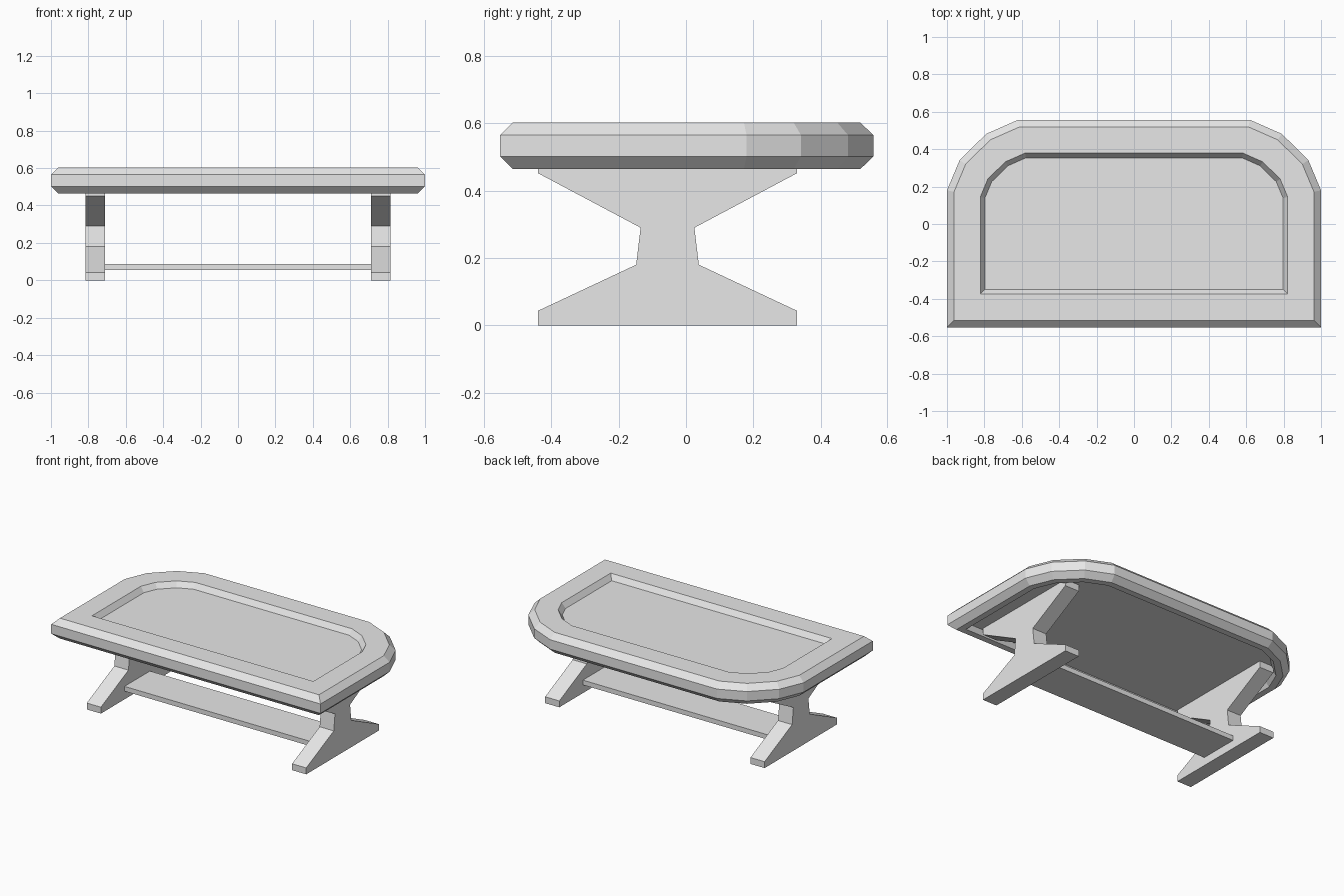
import bpy
import bmesh
from mathutils import Vector

cube = bpy.data.objects.get("Cube")
if cube:
    bpy.data.objects.remove(cube)

grey = bpy.data.materials.new("plain_grey")
grey.use_nodes = True
grey.diffuse_color = (0.8, 0.8, 0.8, 1)
grey.node_tree.nodes["Principled BSDF"].inputs["Base Color"].default_value = (0.8, 0.8, 0.8, 1)


def finish(name, bm):
    """Turn a bmesh into a flat-shaded grey object."""
    bmesh.ops.recalc_face_normals(bm, faces=bm.faces)
    mesh = bpy.data.meshes.new(name)
    bm.to_mesh(mesh)
    bm.free()
    mesh.materials.append(grey)
    obj = bpy.data.objects.new(name, mesh)
    bpy.context.collection.objects.link(obj)
    return obj


def inset(outline, d):
    """Offset a counter-clockwise outline inwards by d with mitred corners."""
    result = []
    for i, p in enumerate(outline):
        a = (p - outline[i - 1]).normalized()
        b = (outline[(i + 1) % len(outline)] - p).normalized()
        na, nb = Vector((-a.y, a.x)), Vector((-b.y, b.x))
        result.append(p + (na + nb) * d / (1 + na.dot(nb)))
    return result


def loft(name, rings):
    """Skin a stack of equal-length rings and cap both ends."""
    bm = bmesh.new()
    loops = [[bm.verts.new(co) for co in ring] for ring in rings]
    for low, high in zip(loops, loops[1:]):
        for i in range(len(low)):
            bm.faces.new((low[i - 1], low[i], high[i], high[i - 1]))
    bm.faces.new(loops[0])
    bm.faces.new(loops[-1])
    return finish(name, bm)


# Tabletop: square front corners, faceted round back corners
half = [(1, -0.553), (1, 0.18), (0.932, 0.342), (0.79, 0.482), (0.62, 0.557)]
outline = [Vector(p) for p in half] + [Vector((-x, y)) for x, y in reversed(half)]

# Inset and height of each ring, from the underside recess round to the top recess
section = [(0.10, 0.495), (0.08, 0.465), (0.038, 0.465), (0, 0.502),
           (0, 0.565), (0.038, 0.602), (0.178, 0.602), (0.203, 0.567)]
loft("tabletop", [[(p.x, p.y, z) for p in inset(outline, d)] for d, z in section])

# Trestle legs: hourglass profile extruded across x
centre_y = -0.055
side = [(0.385, 0), (0.385, 0.043), (0.093, 0.18), (0.08, 0.29), (0.385, 0.452), (0.385, 0.497)]
profile = [(centre_y + y, z) for y, z in side] + [(centre_y - y, z) for y, z in reversed(side)]
for name, sign in (("left_leg", 1), ("right_leg", -1)):
    loft(name, [[(sign * x, y, z) for y, z in profile] for x in (0.71, 0.815)])

# Stretcher board between the legs
bm = bmesh.new()
bmesh.ops.create_cube(bm, size=1)
bmesh.ops.scale(bm, vec=(1.42, 0.27, 0.032), verts=bm.verts)
bmesh.ops.translate(bm, vec=(0, centre_y, 0.071), verts=bm.verts)
finish("stretcher_board", bm)
